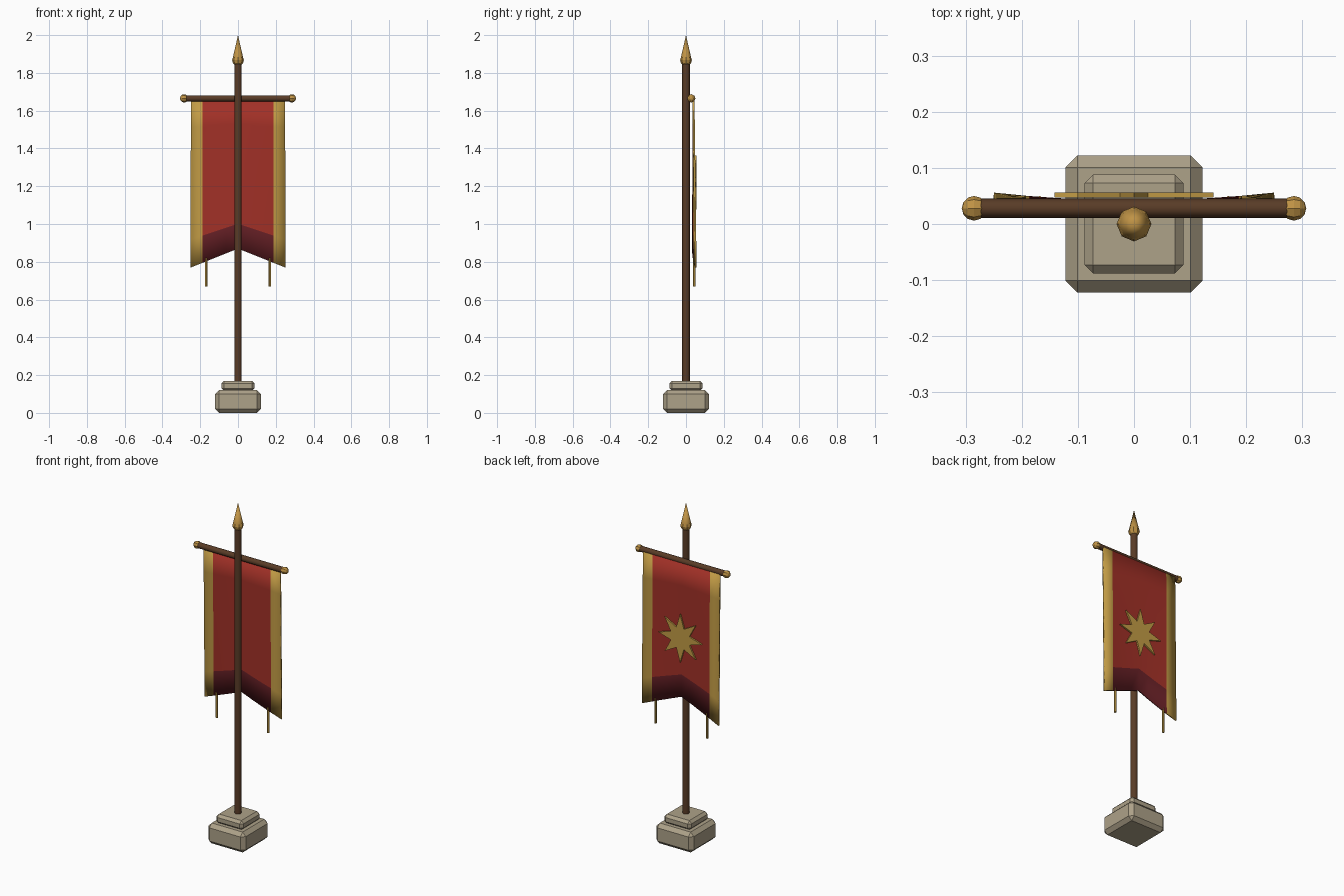
import bpy
import bmesh
from math import sin, cos, pi, radians
from mathutils import Matrix

cube = bpy.data.objects.get("Cube")
if cube:
    bpy.data.objects.remove(cube, do_unlink=True)


def material(name, rgb):
    m = bpy.data.materials.new(name)
    m.use_nodes = True
    m.diffuse_color = (*rgb, 1)
    m.node_tree.nodes["Principled BSDF"].inputs["Base Color"].default_value = (*rgb, 1)
    return m


STONE = material("stone", (0.42, 0.36, 0.25))
WOOD = material("dark wood", (0.10, 0.045, 0.02))
BRASS = material("brass", (0.52, 0.29, 0.06))
GOLD = material("gold cloth", (0.54, 0.33, 0.06))
RED = material("red cloth", (0.36, 0.03, 0.02))
DARK_RED = material("dark red cloth", (0.14, 0.015, 0.02))


def add_object(name, bm, *mats, smooth=None):
    bmesh.ops.recalc_face_normals(bm, faces=bm.faces[:])
    mesh = bpy.data.meshes.new(name)
    bm.to_mesh(mesh)
    bm.free()
    for m in mats:
        mesh.materials.append(m)
    ob = bpy.data.objects.new(name, mesh)
    bpy.context.collection.objects.link(ob)
    if smooth:
        bpy.ops.object.select_all(action="DESELECT")
        ob.select_set(True)
        bpy.context.view_layer.objects.active = ob
        bpy.ops.object.shade_smooth_by_angle(angle=radians(smooth))
    return ob


def block(name, half, z0, z1, bevel):
    bm = bmesh.new()
    bmesh.ops.create_cube(bm, size=1)
    bmesh.ops.scale(bm, vec=(2 * half, 2 * half, z1 - z0), verts=bm.verts)
    bmesh.ops.translate(bm, vec=(0, 0, (z0 + z1) / 2), verts=bm.verts)
    bmesh.ops.bevel(bm, geom=bm.edges[:], offset=bevel, segments=1, affect="EDGES")
    return add_object(name, bm, STONE)


def rod(name, r1, r2, length, centre, mat, sides=10, along_x=False):
    bm = bmesh.new()
    turn = Matrix.Rotation(pi / 2, 4, "Y") if along_x else Matrix()
    bmesh.ops.create_cone(bm, cap_ends=True, segments=sides, radius1=r1, radius2=r2,
                          depth=length, matrix=Matrix.Translation(centre) @ turn)
    return add_object(name, bm, mat, smooth=50)


def ball(name, r, centre, along_x=False):
    bm = bmesh.new()
    turn = Matrix.Rotation(pi / 2, 4, "Y") if along_x else Matrix()
    bmesh.ops.create_uvsphere(bm, u_segments=8, v_segments=6, radius=r,
                              matrix=Matrix.Translation(centre) @ turn)
    return add_object(name, bm, BRASS)


# Stepped stone base
block("base_lower", 0.122, 0, 0.12, 0.021)
block("base_upper", 0.088, 0.115, 0.17, 0.015)

# Pole with spear finial
rod("pole", 0.02, 0.02, 1.70, (0, 0, 1.01), WOOD)
ball("finial_ball", 0.031, (0, 0, 1.868))
rod("finial_spike", 0.027, 0, 0.118, (0, 0, 1.941), BRASS, sides=8)

# Crossbar and end knobs
BAR_Y, BAR_Z = 0.028, 1.665
rod("crossbar", 0.017, 0.017, 0.57, (0, BAR_Y, BAR_Z), WOOD, along_x=True)
for side, s in (("left", 1), ("right", -1)):
    ball(f"crossbar_knob_{side}", 0.022, (s * 0.285, BAR_Y, BAR_Z), along_x=True)

# Banner: gently curved grid with a notched lower edge
COLS, ROWS, HALF, TOP = 8, 6, 0.25, 1.66
bm = bmesh.new()
grid = []
for r in range(ROWS + 1):
    t = r / ROWS
    row = []
    for c in range(COLS + 1):
        u = 2 * c / COLS - 1
        bottom = 0.87 - 0.10 * abs(u)
        y = 0.04 + t * (0.014 * u * u - 0.003)
        row.append(bm.verts.new((u * HALF, y, TOP + (bottom - TOP) * t)))
    grid.append(row)
for r in range(ROWS):
    for c in range(COLS):
        f = bm.faces.new((grid[r][c], grid[r][c + 1], grid[r + 1][c + 1], grid[r + 1][c]))
        # Gold side borders, dark lower band
        f.material_index = 1 if c in (0, COLS - 1) else 2 if r == ROWS - 1 else 0
banner = add_object("banner", bm, RED, GOLD, DARK_RED, smooth=180)
solid = banner.modifiers.new("cloth_thickness", "SOLIDIFY")
solid.thickness = 0.01
solid.offset = 0

# Eight-pointed star on the back of the banner
bm = bmesh.new()
points = []
for i in range(16):
    rad, a = (0.065 if i % 2 else 0.142), i * pi / 8
    points.append(bm.verts.new((rad * sin(a), 0.047, 1.22 + rad * cos(a))))
star = bm.faces.new(points)
out = bmesh.ops.extrude_face_region(bm, geom=[star])
bmesh.ops.translate(bm, vec=(0, 0.009, 0),
                    verts=[v for v in out["geom"] if isinstance(v, bmesh.types.BMVert)])
add_object("star_emblem", bm, GOLD)

# Hanging cords
for side, s in (("left", 1), ("right", -1)):
    rod(f"cord_{side}", 0.007, 0.007, 0.15, (s * 0.168, 0.043, 0.745), GOLD, sides=6)
